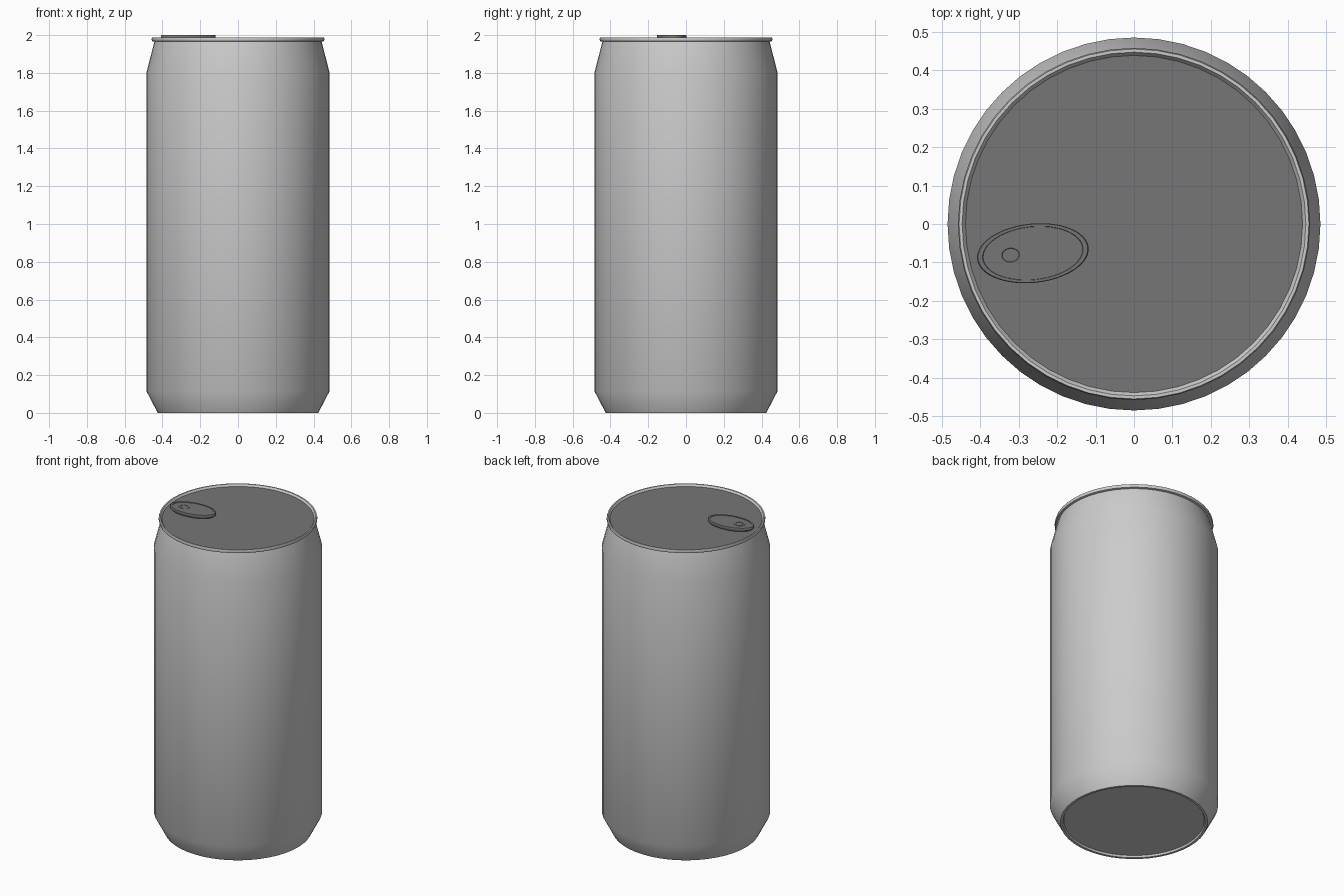
import bpy, bmesh, math

if "Cube" in bpy.data.objects:
    bpy.data.objects.remove(bpy.data.objects["Cube"])

SIDES = 48


def material(name, v):
    m = bpy.data.materials.new(name)
    m.diffuse_color = (v, v, v, 1)
    m.use_nodes = True
    m.node_tree.nodes["Principled BSDF"].inputs["Base Color"].default_value = m.diffuse_color
    return m


silver = material("silver_grey", 0.6)
dark = material("dark_grey", 0.18)


def lathe(name, profile, mat, sides=SIDES, cap_start=False, cap_end=False,
          loc=(0, 0, 0), scale=(1, 1), angle=0.0, smooth=35):
    """Spin an (r, z) profile round z; optional flat caps, oval scale and turn."""
    bm = bmesh.new()
    rings = []
    for r, z in profile:
        ring = []
        for i in range(sides):
            a = 2 * math.pi * i / sides
            x, y = r * math.cos(a) * scale[0], r * math.sin(a) * scale[1]
            ring.append(bm.verts.new((x * math.cos(angle) - y * math.sin(angle),
                                      x * math.sin(angle) + y * math.cos(angle), z)))
        rings.append(ring)
    for lo, hi in zip(rings, rings[1:]):
        for i in range(sides):
            j = (i + 1) % sides
            bm.faces.new((lo[i], lo[j], hi[j], hi[i]))
    if cap_start:
        bm.faces.new(rings[0][::-1])
    if cap_end:
        bm.faces.new(rings[-1])
    me = bpy.data.meshes.new(name)
    bm.to_mesh(me)
    bm.free()
    me.materials.append(mat)
    ob = bpy.data.objects.new(name, me)
    ob.location = loc
    bpy.context.collection.objects.link(ob)
    bpy.ops.object.select_all(action='DESELECT')
    ob.select_set(True)
    bpy.context.view_layer.objects.active = ob
    bpy.ops.object.shade_smooth_by_angle(angle=math.radians(smooth))
    return ob


# can body: recessed base, chamfer, straight wall, shoulder and rolled rim
lathe("can_body", [
    (0.405, 0.012), (0.410, 0.0), (0.425, 0.0), (0.485, 0.115),
    (0.485, 1.80), (0.443, 1.965), (0.455, 1.968), (0.458, 1.978),
    (0.455, 1.988), (0.447, 1.988), (0.443, 1.982), (0.438, 1.975),
], silver, cap_start=True)

# lid disc inside the rim
lathe("lid", [(0.4385, 1.970), (0.4385, 1.976)], dark, cap_end=True)

# oval pull tab with a bevelled edge
TILT = math.radians(6)
lathe("pull_tab", [(0.93, 1.976), (1.0, 1.985), (1.0, 1.996), (0.98, 2.0),
                   (0.90, 2.0), (0.89, 1.997)],
      dark, loc=(-0.263, -0.076, 0), scale=(0.146, 0.077), angle=TILT,
      cap_end=True)

# rivet on the tab
lathe("rivet", [(1.0, 1.996), (1.0, 1.999), (0.68, 1.999), (0.64, 1.9975)],
      dark, sides=24, loc=(-0.321, -0.081, 0), scale=(0.034, 0.027),
      angle=TILT, cap_end=True)
